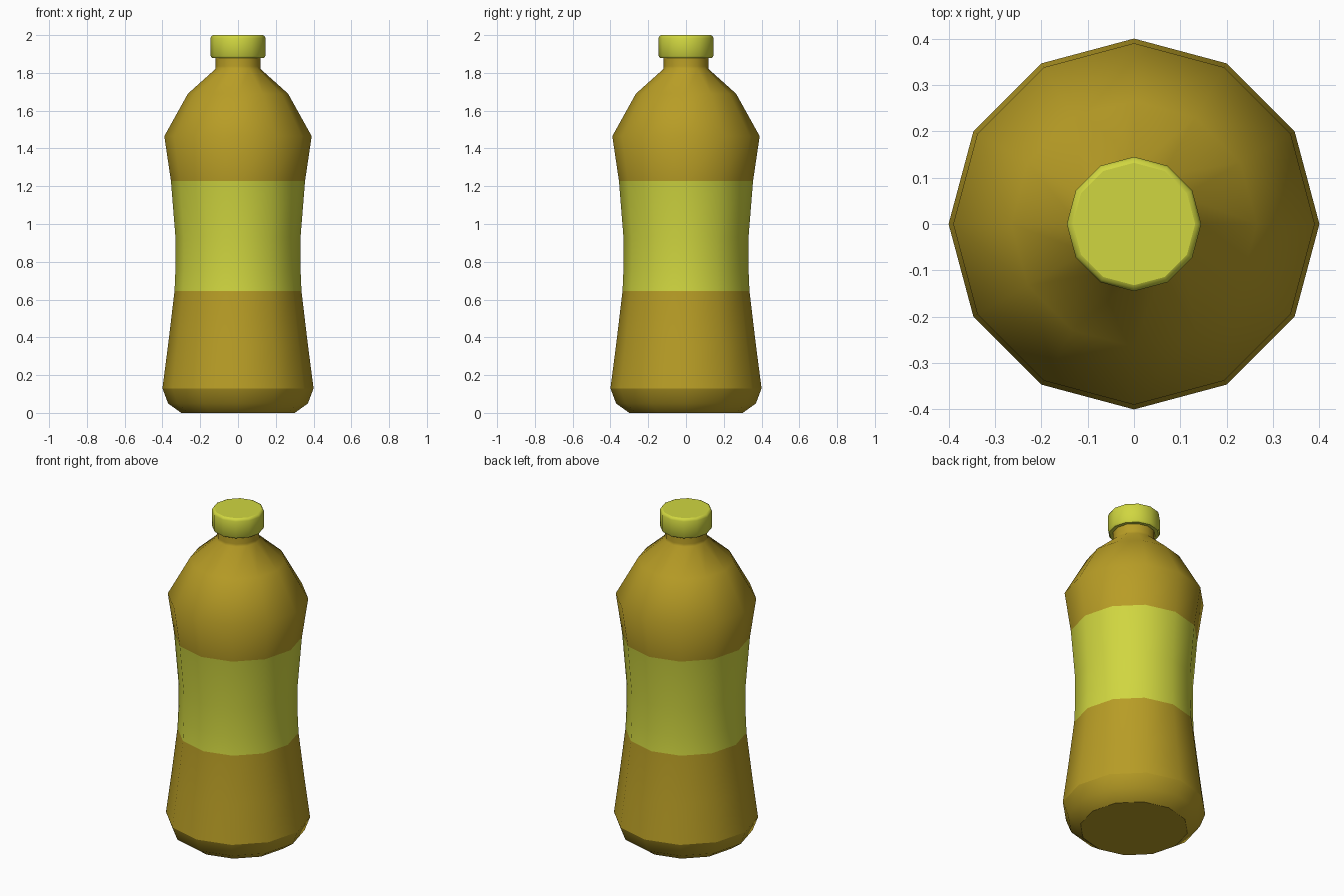
import bpy, bmesh, math

if "Cube" in bpy.data.objects:
    bpy.data.objects.remove(bpy.data.objects["Cube"])

SIDES = 12


def material(name, rgb):
    m = bpy.data.materials.new(name)
    m.diffuse_color = (*rgb, 1)
    m.use_nodes = True
    m.node_tree.nodes["Principled BSDF"].inputs["Base Color"].default_value = m.diffuse_color
    return m


amber = material("amber_body", (0.479, 0.337, 0.019))
lime = material("lime_yellow", (0.631, 0.672, 0.051))


def lathe(name, profile, mats, sharp=(), band=None):
    """Spin (radius, z) points into a closed 12-sided smooth solid."""
    bm = bmesh.new()
    rings = []
    for r, z in profile:
        rings.append([bm.verts.new((r * math.cos(i * math.tau / SIDES),
                                    r * math.sin(i * math.tau / SIDES), z))
                      for i in range(SIDES)])
    for a, b in zip(rings, rings[1:]):
        for i in range(SIDES):
            j = (i + 1) % SIDES
            bm.faces.new((a[i], a[j], b[j], b[i]))
    bm.faces.new(rings[0][::-1])
    bm.faces.new(rings[-1])
    for f in bm.faces:
        f.smooth = True
        if band and band[0] < f.calc_center_median().z < band[1]:
            f.material_index = 1
    # hard creases around selected rings
    for k in sharp:
        for i in range(SIDES):
            bm.edges.get((rings[k][i], rings[k][(i + 1) % SIDES])).smooth = False
    me = bpy.data.meshes.new(name)
    bm.to_mesh(me)
    bm.free()
    for m in mats:
        me.materials.append(m)
    ob = bpy.data.objects.new(name, me)
    bpy.context.collection.objects.link(ob)
    return ob


# Bottle body with waist, shoulder, neck and wrapped label band
body = [(0.30, 0), (0.37, 0.05), (0.40, 0.13), (0.37, 0.36), (0.336, 0.645),
        (0.331, 0.76), (0.331, 0.93), (0.355, 1.228), (0.39, 1.465),
        (0.265, 1.69), (0.12, 1.82), (0.118, 1.835), (0.118, 1.90)]
lathe("bottle_body", body, [amber, lime], sharp=(0, 2, 12), band=(0.645, 1.228))

# Screw cap with softened rims
cap = [(0.138, 1.88), (0.145, 1.89), (0.145, 1.985), (0.140, 1.996), (0.132, 2.0)]
lathe("screw_cap", cap, [lime], sharp=(0, 4))
